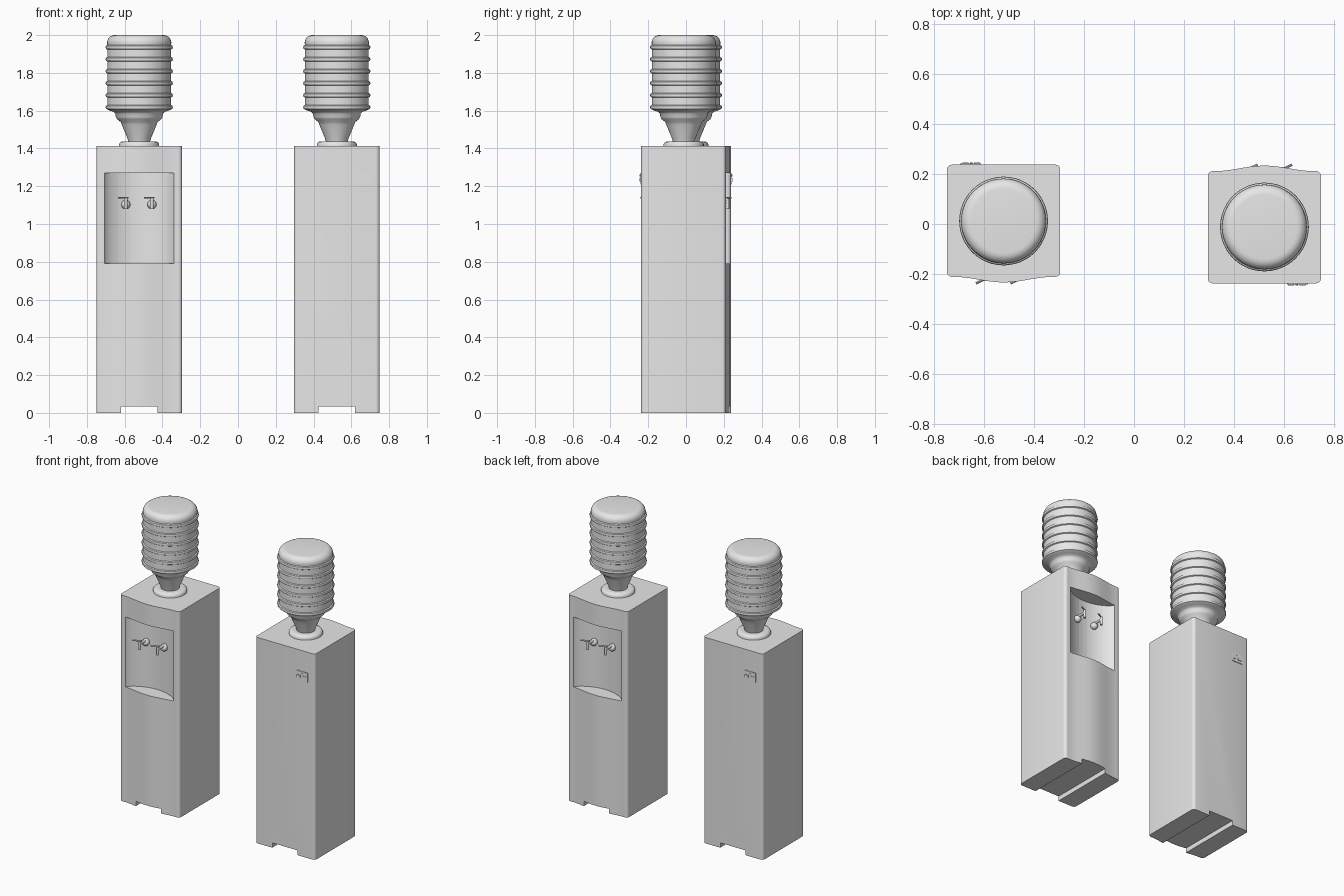
import bpy, bmesh, math
from mathutils import Matrix, Vector

if "Cube" in bpy.data.objects:
    bpy.data.objects.remove(bpy.data.objects["Cube"])

grey = bpy.data.materials.new("light grey")
grey.use_nodes = True
grey.diffuse_color = (0.8, 0.8, 0.8, 1)
grey.node_tree.nodes["Principled BSDF"].inputs["Base Color"].default_value = (0.8, 0.8, 0.8, 1)

parts = []


def finish(name, bm, angle=30, keep=True):
    bmesh.ops.recalc_face_normals(bm, faces=bm.faces)
    mesh = bpy.data.meshes.new(name)
    bm.to_mesh(mesh)
    bm.free()
    mesh.materials.append(grey)
    ob = bpy.data.objects.new(name, mesh)
    bpy.context.collection.objects.link(ob)
    select(ob)
    if keep:
        bpy.ops.object.shade_smooth_by_angle(angle=math.radians(angle))
        parts.append(ob)
    return ob


def select(ob):
    bpy.ops.object.select_all(action='DESELECT')
    ob.select_set(True)
    bpy.context.view_layer.objects.active = ob


def prism(name, outline, z0, z1, keep=True):
    bm = bmesh.new()
    face = bm.faces.new([bm.verts.new((x, y, z0)) for x, y in outline])
    top = bmesh.ops.extrude_face_region(bm, geom=[face])["geom"]
    bmesh.ops.translate(bm, vec=(0, 0, z1 - z0),
                        verts=[v for v in top if isinstance(v, bmesh.types.BMVert)])
    return finish(name, bm, keep=keep)


def box(name, lo, hi, keep=True):
    outline = [(lo[0], lo[1]), (hi[0], lo[1]), (hi[0], hi[1]), (lo[0], hi[1])]
    return prism(name, outline, lo[2], hi[2], keep)


def rod(name, a, b, radius, sides=16):
    a, b = Vector(a), Vector(b)
    turn = (b - a).to_track_quat('Z', 'Y').to_matrix().to_4x4()
    bm = bmesh.new()
    bmesh.ops.create_cone(bm, cap_ends=True, segments=sides, radius1=radius, radius2=radius,
                          depth=(b - a).length, matrix=Matrix.Translation((a + b) / 2) @ turn)
    return finish(name, bm)


def lathe(name, profile, centre_y, sides=48):
    bm = bmesh.new()
    verts = [bm.verts.new((r, centre_y, z)) for r, z in profile]
    edges = [bm.edges.new(pair) for pair in zip(verts, verts[1:])]
    bmesh.ops.spin(bm, geom=verts + edges, cent=(0, centre_y, 0), axis=(0, 0, 1),
                   angle=math.tau, steps=sides, use_duplicate=False)
    bmesh.ops.remove_doubles(bm, verts=bm.verts, dist=0.0001)
    return finish(name, bm, 40)


def cut(target, cutter):
    mod = target.modifiers.new("cut", 'BOOLEAN')
    mod.operation, mod.solver, mod.object = 'DIFFERENCE', 'EXACT', cutter
    select(target)
    bpy.ops.object.modifier_apply(modifier=mod.name)
    bpy.data.objects.remove(cutter)


# Cabinet: rounded corners and a gently swelling front
half, back, front, rad = 0.227, 0.238, -0.212, 0.02
outline = []
for i in range(25):
    x = -0.2 + 0.4 * i / 24
    outline.append((x, front - 0.011 * (1 + math.cos(math.pi * x / 0.2))))
for cx, cy, start in ((half - rad, front + rad, -90), (half - rad, back - rad, 0),
                      (rad - half, back - rad, 90), (rad - half, front + rad, 180)):
    for i in range(6):
        a = math.radians(start + 18 * i)
        outline.append((cx + rad * math.cos(a), cy + rad * math.sin(a)))
cabinet = prism("cabinet", outline, 0, 1.412)

# Hollow curved dispensing bay
bay = [(0.184 * math.cos(math.pi * i / 24), -0.213 + 0.083 * math.sin(math.pi * i / 24) ** 1.5)
       for i in range(25)]
bay += [(-0.184, -0.3), (0.184, -0.3)]
cut(cabinet, prism("bay_cutter", bay, 0.79, 1.27, keep=False))

# Channel between the feet
cut(cabinet, box("channel_cutter", (-0.096, -0.4, -0.1), (0.096, 0.4, 0.033), keep=False))
select(cabinet)
bpy.ops.object.shade_smooth_by_angle(angle=math.radians(30))

# Collar where the bottle sits
lathe("collar", [(0, 1.405), (0.106, 1.405), (0.106, 1.424), (0.1, 1.433), (0.088, 1.438),
                 (0.07, 1.438), (0, 1.438)], 0.012)

# Bottle: neck, shoulder, ribbed barrel and domed end
profile = [(0, 1.43), (0.056, 1.43), (0.063, 1.455), (0.092, 1.525), (0.098, 1.54), (0.117, 1.555),
           (0.124, 1.568), (0.126, 1.585), (0.135, 1.594), (0.155, 1.6)]
for k in range(6):
    z = 1.618 + 0.0635 * k
    profile += [(0.169, z - 0.012), (0.176, z - 0.008), (0.178, z),
                (0.176, z + 0.008), (0.169, z + 0.012)]
profile += [(0.17, 1.96)]
for i in range(1, 7):
    a = math.radians(15 * i)
    profile.append((0.13 + 0.04 * math.cos(a), 1.96 + 0.04 * math.sin(a)))
profile.append((0, 2.0))
lathe("bottle", profile, 0.012)

# Pair of taps with knob, spout and lever
for side, x in (("right", -0.071), ("left", 0.067)):
    bm = bmesh.new()
    bmesh.ops.create_uvsphere(bm, u_segments=20, v_segments=12, radius=0.024,
                              matrix=Matrix.Translation((x, -0.15, 1.103)))
    finish(side + "_tap_knob", bm, 60)
    rod(side + "_tap_pipe", (x, -0.13, 1.118), (x, -0.222, 1.118), 0.009)
    rod(side + "_tap_spout", (x, -0.22, 1.08), (x, -0.22, 1.138), 0.009)
    rod(side + "_tap_lever", (x + 0.012, -0.212, 1.139), (x - 0.04, -0.238, 1.139), 0.005, 8)

# Socket plate with two switches on the back
box("socket_plate", (-0.175, 0.23, 1.208), (-0.09, 0.242, 1.27))
for n, x in enumerate((-0.152, -0.107)):
    box("socket_switch_%d" % (n + 1), (x - 0.012, 0.235, 1.225), (x + 0.012, 0.246, 1.243))
rod("socket_pin", (-0.13, 0.235, 1.256), (-0.13, 0.246, 1.256), 0.005, 8)

# Two coolers, back to back by a half turn
for ob in list(parts):
    twin = ob.copy()
    twin.name = "second_" + ob.name
    bpy.context.collection.objects.link(twin)
    ob.location = (-0.523, 0, 0)
    twin.location = (0.523, 0, 0)
    twin.rotation_euler = (0, 0, math.pi)
